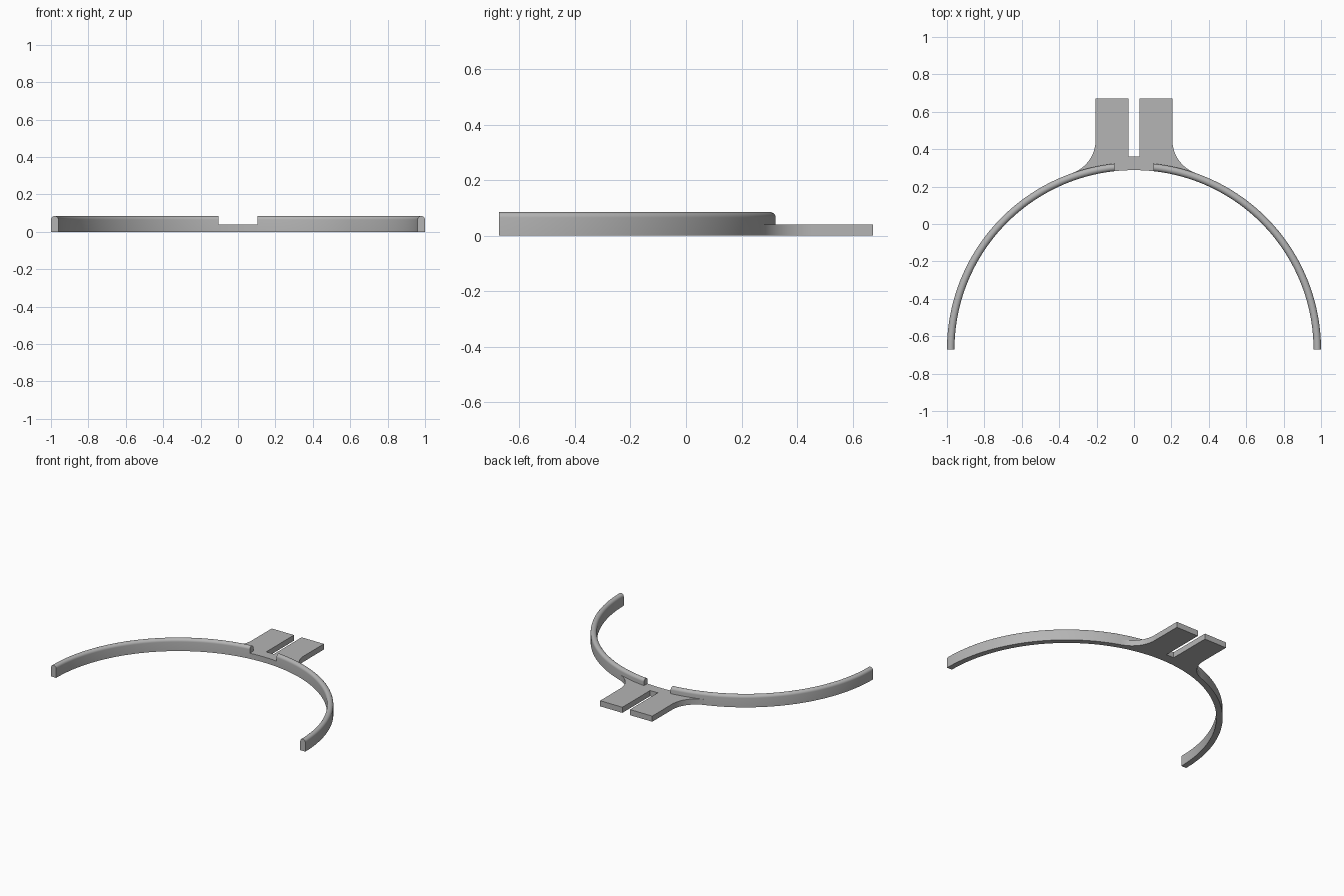
import bpy, bmesh
from math import acos, asin, atan2, cos, sin, pi, hypot

cube = bpy.data.objects.get("Cube")
if cube:
    bpy.data.objects.remove(cube, do_unlink=True)

CY = -0.672                  # centre of the half ring
R_OUT, R_IN = 1.0, 0.96
GAP = 0.105                  # half width of the gap in the ring
PLATE_H = 0.04
TAB_X, TAB_Y = 0.205, 0.672
SLOT_X, SLOT_Y = 0.03, 0.36
FILLET_Y = 0.45              # where the fillet meets the straight tab side

grey = bpy.data.materials.new("grey")
grey.use_nodes = True
grey.diffuse_color = (0.46, 0.46, 0.46, 1)
grey.node_tree.nodes["Principled BSDF"].inputs["Base Color"].default_value = (0.46, 0.46, 0.46, 1)


def finish(bm, name):
    bmesh.ops.recalc_face_normals(bm, faces=bm.faces)
    mesh = bpy.data.meshes.new(name)
    bm.to_mesh(mesh)
    bm.free()
    mesh.materials.append(grey)
    obj = bpy.data.objects.new(name, mesh)
    bpy.context.collection.objects.link(obj)
    bpy.ops.object.select_all(action='DESELECT')
    obj.select_set(True)
    bpy.context.view_layer.objects.active = obj
    bpy.ops.object.shade_smooth_by_angle(angle=pi / 6)
    return obj


def arc(r, a0, a1, n, cx=0, cy=CY):
    steps = [a0 + (a1 - a0) * i / n for i in range(n + 1)]
    return [(cx + r * cos(a), cy + r * sin(a)) for a in steps]


# Ring arm: flat-bottomed, round-topped profile swept over a quarter circle
tube_r = (R_OUT - R_IN) / 2
profile = [(R_IN, 0), (R_OUT, 0)]
profile += arc(tube_r, 0, pi, 12, R_OUT - tube_r, 0.085 - tube_r)
bm = bmesh.new()
rails = [[bm.verts.new((x, y, z)) for x, y in arc(r, 0, acos(GAP / r), 64)] for r, z in profile]
for a, b in zip(rails, rails[1:] + rails[:1]):
    for i in range(len(a) - 1):
        bm.faces.new((a[i], a[i + 1], b[i + 1], b[i]))
for end in (0, -1):
    bm.faces.new([rail[end] for rail in rails])
arms = finish(bm, "ring_arms")
mirror = arms.modifiers.new("mirror", 'MIRROR')
mirror.use_mirror_merge = False

# Mounting plate: slotted tabs with fillets tangent to the ring
rise = FILLET_Y - CY
fillet_r = (TAB_X ** 2 + rise ** 2 - R_OUT ** 2) / (2 * (R_OUT - TAB_X))
fx = TAB_X + fillet_r
tangent = atan2(rise, fx)
seat_r = R_OUT - 0.01
half = arc(R_IN, pi / 2 - 0.01, acos(GAP / R_IN), 6)
half += arc(seat_r, acos(GAP / seat_r), tangent, 12)
half += arc(fillet_r, tangent + pi, pi, 20, fx, FILLET_Y)
half += [(TAB_X, TAB_Y), (SLOT_X, TAB_Y), (SLOT_X, SLOT_Y)]
outline = half + [(-x, y) for x, y in reversed(half)]
bm = bmesh.new()
base = bm.faces.new([bm.verts.new((x, y, 0)) for x, y in outline])
result = bmesh.ops.extrude_face_region(bm, geom=[base], use_keep_orig=True)
top = [v for v in result["geom"] if isinstance(v, bmesh.types.BMVert)]
bmesh.ops.translate(bm, vec=(0, 0, PLATE_H), verts=top)
finish(bm, "mounting_plate")
